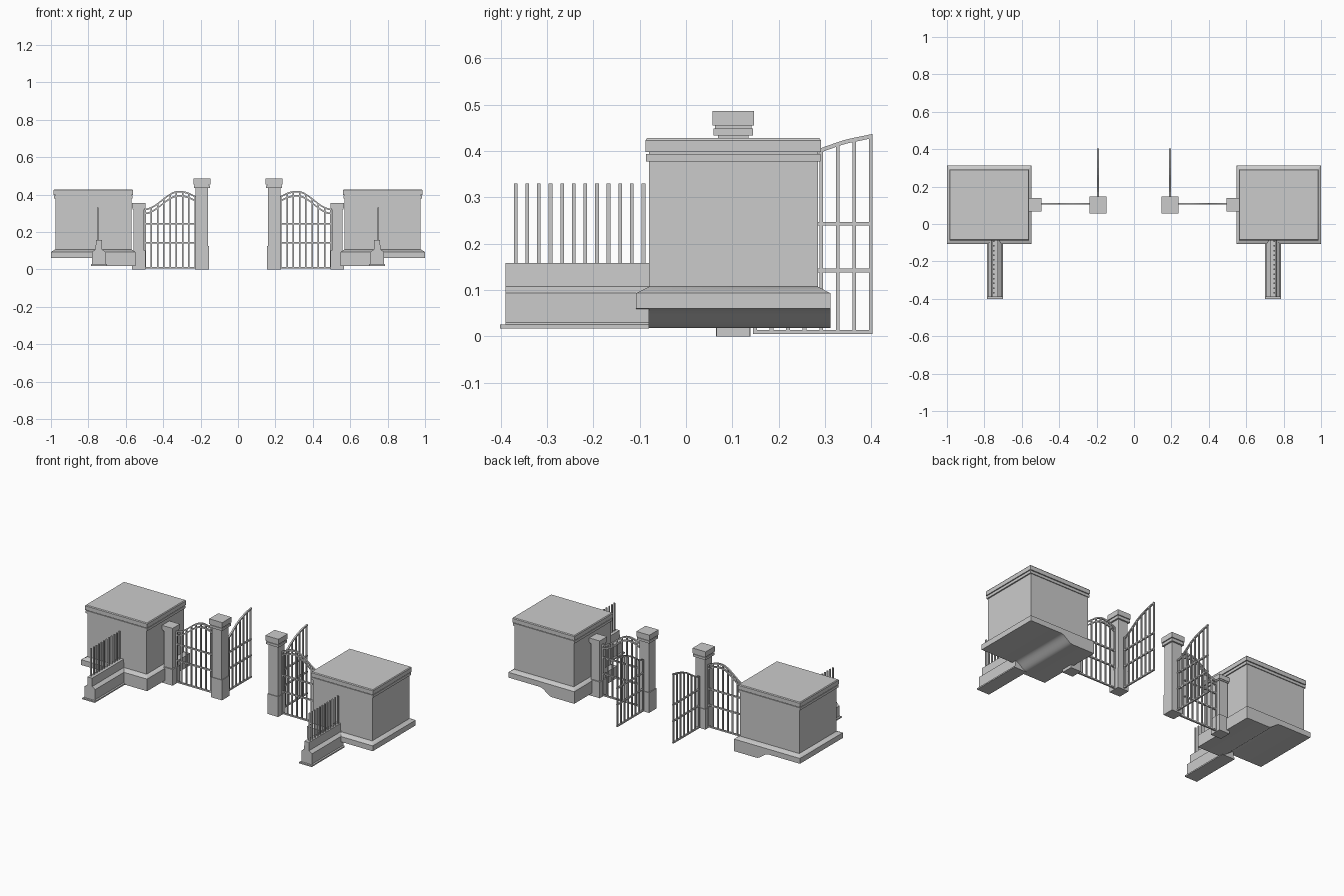
import bpy, bmesh, math

cube = bpy.data.objects.get("Cube")
if cube:
    bpy.data.objects.remove(cube, do_unlink=True)

stone = bpy.data.materials.new("grey_stone")
stone.use_nodes = True
stone.diffuse_color = (0.6, 0.6, 0.6, 1)
stone.node_tree.nodes["Principled BSDF"].inputs["Base Color"].default_value = (0.6, 0.6, 0.6, 1)


def finish(bm, name, smooth=False):
    bmesh.ops.recalc_face_normals(bm, faces=bm.faces)
    mesh = bpy.data.meshes.new(name)
    bm.to_mesh(mesh)
    bm.free()
    mesh.materials.append(stone)
    obj = bpy.data.objects.new(name, mesh)
    bpy.context.collection.objects.link(obj)
    if smooth:
        bpy.ops.object.select_all(action="DESELECT")
        obj.select_set(True)
        bpy.context.view_layer.objects.active = obj
        bpy.ops.object.shade_smooth_by_angle(angle=math.radians(40))
    return obj


def prism(bm, lower, upper):
    """Solid between two matching rings of points."""
    a = [bm.verts.new(p) for p in lower]
    b = [bm.verts.new(p) for p in upper]
    bm.faces.new(a)
    bm.faces.new(b)
    for i in range(len(a)):
        j = (i + 1) % len(a)
        bm.faces.new((a[i], a[j], b[j], b[i]))


def ring(x0, x1, y0, y1, z):
    return [(x0, y0, z), (x1, y0, z), (x1, y1, z), (x0, y1, z)]


def box(bm, x0, x1, y0, y1, z0, z1):
    prism(bm, ring(x0, x1, y0, y1, z0), ring(x0, x1, y0, y1, z1))


def stack(bm, cx, cy, layers):
    """Square tiers given as (half width, bottom, top)."""
    for h, z0, z1 in layers:
        box(bm, cx - h, cx + h, cy - h, cy + h, z0, z1)


def interpolate(points, t):
    for (t0, z0), (t1, z1) in zip(points, points[1:]):
        if t <= t1:
            return z0 + (z1 - z0) * (t - t0) / (t1 - t0)
    return points[-1][1]


def railing(name, place, length, top, bars, inner_rail):
    """Barred panel; place(t, depth, z) maps panel space to the model."""
    bm = bmesh.new()
    w, d = 0.004, 0.004

    def strip(t0, t1, low0, high0, low1, high1, depth=d):
        prism(bm,
              [place(t0, -depth, low0), place(t0, depth, low0),
               place(t0, depth, high0), place(t0, -depth, high0)],
              [place(t1, -depth, low1), place(t1, depth, low1),
               place(t1, depth, high1), place(t1, -depth, high1)])

    # Upright bars
    for i in range(bars + 1):
        t = w + (length - 2 * w) * i / bars
        z = top(t) - 0.003
        strip(t - w, t + w, 0.006, z, 0.006, z)
    # Level rails
    for z in (0.009, 0.142, 0.243):
        strip(0, length, z - 0.004, z + 0.004, z - 0.004, z + 0.004, 0.005)
    # Curved top rails
    steps = 20
    for drop in ((0, 0.022) if inner_rail else (0,)):
        for i in range(steps):
            t0, t1 = length * i / steps, length * (i + 1) / steps
            z0, z1 = top(t0) - drop, top(t1) - drop
            strip(t0, t1, z0 - 0.009, z0, z1 - 0.009, z1, 0.005)
    return finish(bm, name)


def arch(t):
    # Starts at the tall pillar, crests, then sweeps down to the short one
    if t < 0.09:
        return 0.42 - 0.03 * (1 - t / 0.09) ** 2
    return 0.3725 + 0.0475 * math.cos(math.pi * (t - 0.09) / 0.185)


def leaf_top(t):
    return interpolate([(0, 0.325), (0.03, 0.335), (0.07, 0.36), (0.11, 0.388),
                        (0.15, 0.408), (0.2, 0.425), (0.258, 0.437)], t)


def build_side(side):
    objs = []

    # Lodge walls and roof bands
    bm = bmesh.new()
    box(bm, 0.57, 0.977, -0.08, 0.285, 0.09, 0.39)
    objs.append(finish(bm, "lodge_walls"))
    bm = bmesh.new()
    box(bm, 0.563, 0.985, -0.086, 0.29, 0.378, 0.394)
    box(bm, 0.57, 0.977, -0.08, 0.285, 0.39, 0.4)
    box(bm, 0.561, 0.987, -0.088, 0.292, 0.398, 0.423)
    prism(bm, ring(0.561, 0.987, -0.088, 0.292, 0.423), ring(0.565, 0.983, -0.084, 0.288, 0.428))
    objs.append(finish(bm, "lodge_roof"))

    # Plinth with an underside that curves down on the inner half
    bm = bmesh.new()
    outline = [(0.548, 0.093), (0.548, 0.018), (0.7, 0.018)]
    for i in range(1, 9):
        f = i / 8
        outline.append((0.7 + 0.085 * f, 0.039 - 0.021 * math.cos(math.pi * f)))
    outline += [(1.0, 0.06), (1.0, 0.093)]
    prism(bm, [(x, -0.108, z) for x, z in outline], [(x, 0.312, z) for x, z in outline])
    prism(bm, ring(0.548, 1.0, -0.108, 0.312, 0.093), ring(0.57, 0.977, -0.08, 0.285, 0.107))
    objs.append(finish(bm, "lodge_plinth", True))

    # Low front wall with sloped shoulders
    bm = bmesh.new()
    half = [(0.043, 0.017), (0.043, 0.025), (0.037, 0.03), (0.037, 0.093),
            (0.017, 0.107), (0.016, 0.158)]
    section = [(0.744 + h, z) for h, z in half] + [(0.744 - h, z) for h, z in reversed(half)]
    prism(bm, [(x, -0.39, z) for x, z in section], [(x, -0.08, z) for x, z in section])
    box(bm, 0.701, 0.787, -0.402, -0.09, 0.017, 0.025)
    objs.append(finish(bm, "front_wall"))

    # Railing spikes on the front wall
    bm = bmesh.new()
    for i in range(12):
        y = -0.368 + 0.0251 * i
        box(bm, 0.745, 0.753, y - 0.004, y + 0.004, 0.15, 0.33)
    objs.append(finish(bm, "wall_railing"))

    # Pillars
    bm = bmesh.new()
    stack(bm, 0.193, 0.102, [(0.037, 0, 0.125), (0.033, 0.12, 0.437), (0.043, 0.434, 0.449),
                             (0.039, 0.448, 0.456), (0.045, 0.455, 0.487)])
    objs.append(finish(bm, "tall_pillar"))
    bm = bmesh.new()
    stack(bm, 0.531, 0.102, [(0.036, 0, 0.1), (0.029, 0.09, 0.325), (0.033, 0.32, 0.328),
                             (0.036, 0.328, 0.355)])
    objs.append(finish(bm, "short_pillar"))

    # Fixed side panel and open gate leaf
    objs.append(railing("side_panel", lambda t, d, z: (0.225 + t, 0.108 + d, z),
                        0.275, arch, 8, True))
    objs.append(railing("gate_leaf", lambda t, d, z: (0.192 + d, 0.145 + t, z),
                        0.258, leaf_top, 7, False))

    prefix = "left_" if side > 0 else "right_"
    for obj in objs:
        obj.name = prefix + obj.name.split(".")[0]
        if side < 0:
            # Mirror the mesh and restore outward normals
            for v in obj.data.vertices:
                v.co.x = -v.co.x
            obj.data.flip_normals()


for side in (1, -1):
    build_side(side)
